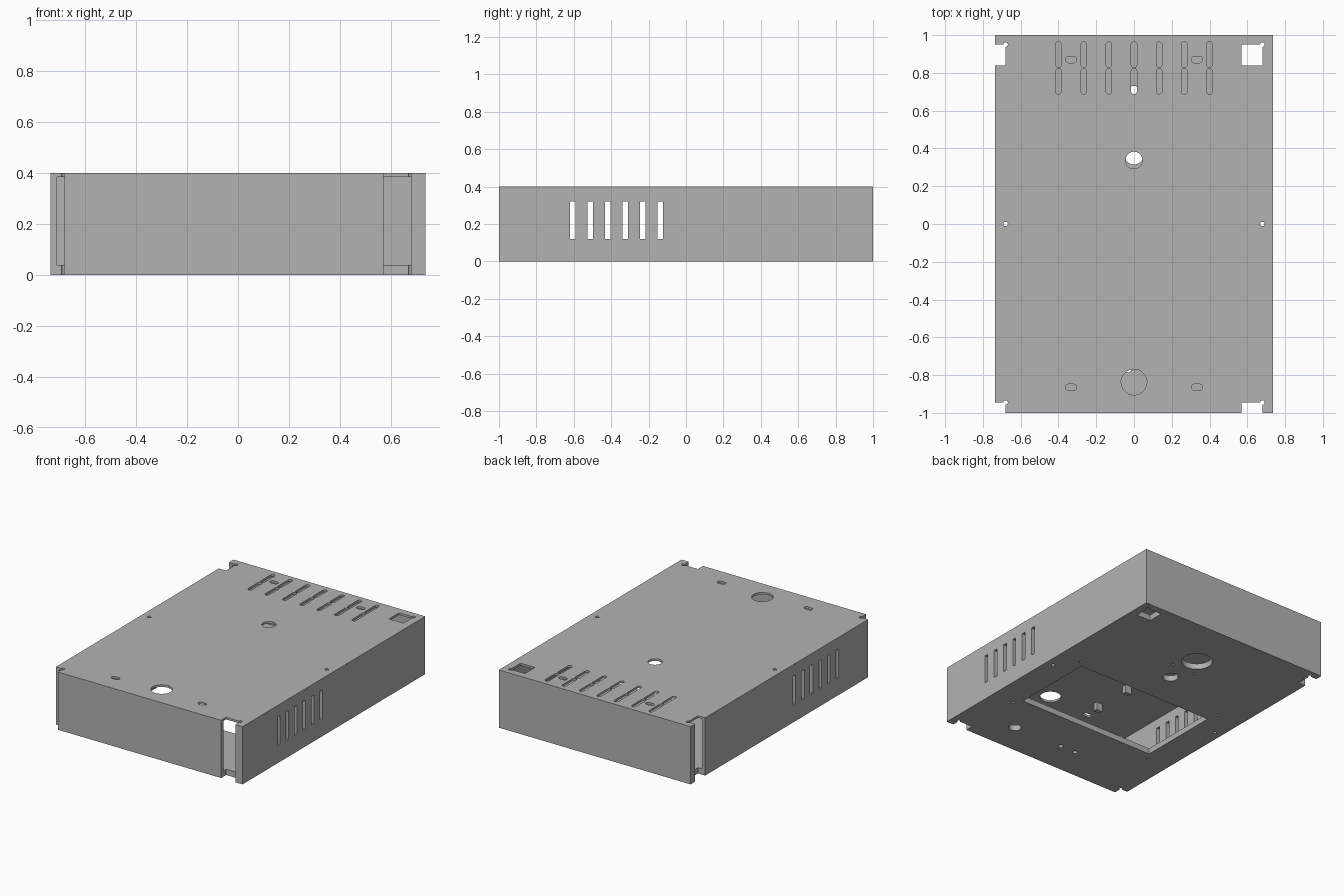
import bpy, bmesh
from math import cos, sin, pi

if "Cube" in bpy.data.objects:
    bpy.data.objects.remove(bpy.data.objects["Cube"], do_unlink=True)

W, L, H = 0.735, 1.0, 0.4            # half width, half length, height
WALL, FLOOR, ROOF = 0.025, 0.04, 0.385
LOW, HIGH = (-0.1, 0.08), (0.35, 0.5)  # cut ranges for floor and roof
THROUGH = (-0.1, 0.5)

metal = bpy.data.materials.new("grey metal")
metal.use_nodes = True
grey = (0.45, 0.45, 0.45, 1)
metal.diffuse_color = grey
metal.node_tree.nodes["Principled BSDF"].inputs["Base Color"].default_value = grey


def prism(bm, pts, z):
    """Add a closed vertical prism over counter-clockwise points."""
    low = [bm.verts.new((x, y, z[0])) for x, y in pts]
    high = [bm.verts.new((x, y, z[1])) for x, y in pts]
    bm.faces.new(low[::-1])
    bm.faces.new(high)
    for i in range(len(pts)):
        j = (i + 1) % len(pts)
        bm.faces.new((low[i], low[j], high[j], high[i]))


def box(bm, x0, x1, y0, y1, z):
    prism(bm, [(x0, y0), (x1, y0), (x1, y1), (x0, y1)], z)


def slot(bm, x, y, r, z, dx=0, dy=0, n=32):
    """Round hole, stretched by dx or dy into a slot with round ends."""
    pts = []
    for i in range(n):
        a = 2 * pi * (i + 0.5) / n
        c, s = cos(a), sin(a)
        pts.append((x + r * c + (dx if c > 0 else -dx),
                    y + r * s + (dy if s > 0 else -dy)))
    prism(bm, pts, z)


def make(name, bm):
    mesh = bpy.data.meshes.new(name)
    bm.to_mesh(mesh)
    bm.free()
    ob = bpy.data.objects.new(name, mesh)
    mesh.materials.append(metal)
    bpy.context.collection.objects.link(ob)
    return ob


def cut(target, cutter):
    cutter.hide_render = True
    mod = target.modifiers.new("cut", 'BOOLEAN')
    mod.operation = 'DIFFERENCE'
    mod.solver = 'EXACT'
    mod.use_self = True
    mod.object = cutter
    bpy.context.view_layer.objects.active = target
    bpy.ops.object.modifier_apply(modifier=mod.name)
    bpy.data.objects.remove(cutter, do_unlink=True)


# Hollow sheet-metal case
bm = bmesh.new()
box(bm, -W, W, -L, L, (0, H))
case = make("case_shell", bm)
bm = bmesh.new()
box(bm, -W + WALL, W - WALL, -L + WALL, L - WALL, (FLOOR, ROOF))
cut(case, make("cavity_cutter", bm))

# Corner notches
bm = bmesh.new()
box(bm, -0.8, -0.68, -1.1, -0.945, THROUGH)
box(bm, 0.57, 0.68, -1.1, -0.945, THROUGH)
box(bm, -0.8, -0.68, 0.84, 0.95, THROUGH)
box(bm, 0.57, 0.68, 0.84, 0.95, THROUGH)
cut(case, make("notch_cutter", bm))

# Corner relief holes and middle screw holes
bm = bmesh.new()
for x in (-0.68, 0.68):
    for y in (-0.945, 0, 0.95):
        slot(bm, x, y, 0.012, THROUGH, n=16)
cut(case, make("relief_cutter", bm))

# Side vents
bm = bmesh.new()
for i in range(6):
    y = -0.605 + i * 0.0935
    box(bm, -1, 1, y - 0.014, y + 0.014, (0.12, 0.32))
cut(case, make("vent_cutter", bm))

# Roof openings: vent slots, mounting slots and round holes
bm = bmesh.new()
for i in range(-3, 4):
    for y in (0.755, 0.897):
        slot(bm, i * 0.133, y, 0.015, HIGH, dy=0.053, n=16)
for x in (-0.333, 0.333):
    for y in (-0.865, 0.87):
        slot(bm, x, y, 0.017, HIGH, dx=0.013, n=16)
slot(bm, 0, -0.837, 0.068, HIGH)
slot(bm, 0, 0.338, 0.045, HIGH)
cut(case, make("roof_cutter", bm))

# Floor openings: access window, its screw holes and cable holes
bm = bmesh.new()
box(bm, -0.53, 0.53, -0.48, 0.105, LOW)
for x in (-0.567, 0.567):
    for y in (-0.535, 0.145):
        slot(bm, x, y, 0.01, LOW, n=12)
slot(bm, 0, 0.63, 0.1, LOW)
slot(bm, 0, 0.365, 0.05, LOW)
slot(bm, 0.35, -0.775, 0.04, LOW)
for x in (-0.03, -0.15):
    slot(bm, x, -0.77, 0.016, LOW, n=16)
for x in (-0.09, 0.09):
    slot(bm, x, 0.5, 0.008, LOW, n=12)
cut(case, make("floor_cutter", bm))

# Small tabs hanging under the roof
for name, y in (("front_tab", -0.71), ("rear_tab", -0.42)):
    bm = bmesh.new()
    box(bm, -0.32, -0.27, y - 0.015, y + 0.015, (0.33, ROOF + 0.005))
    make(name, bm)
